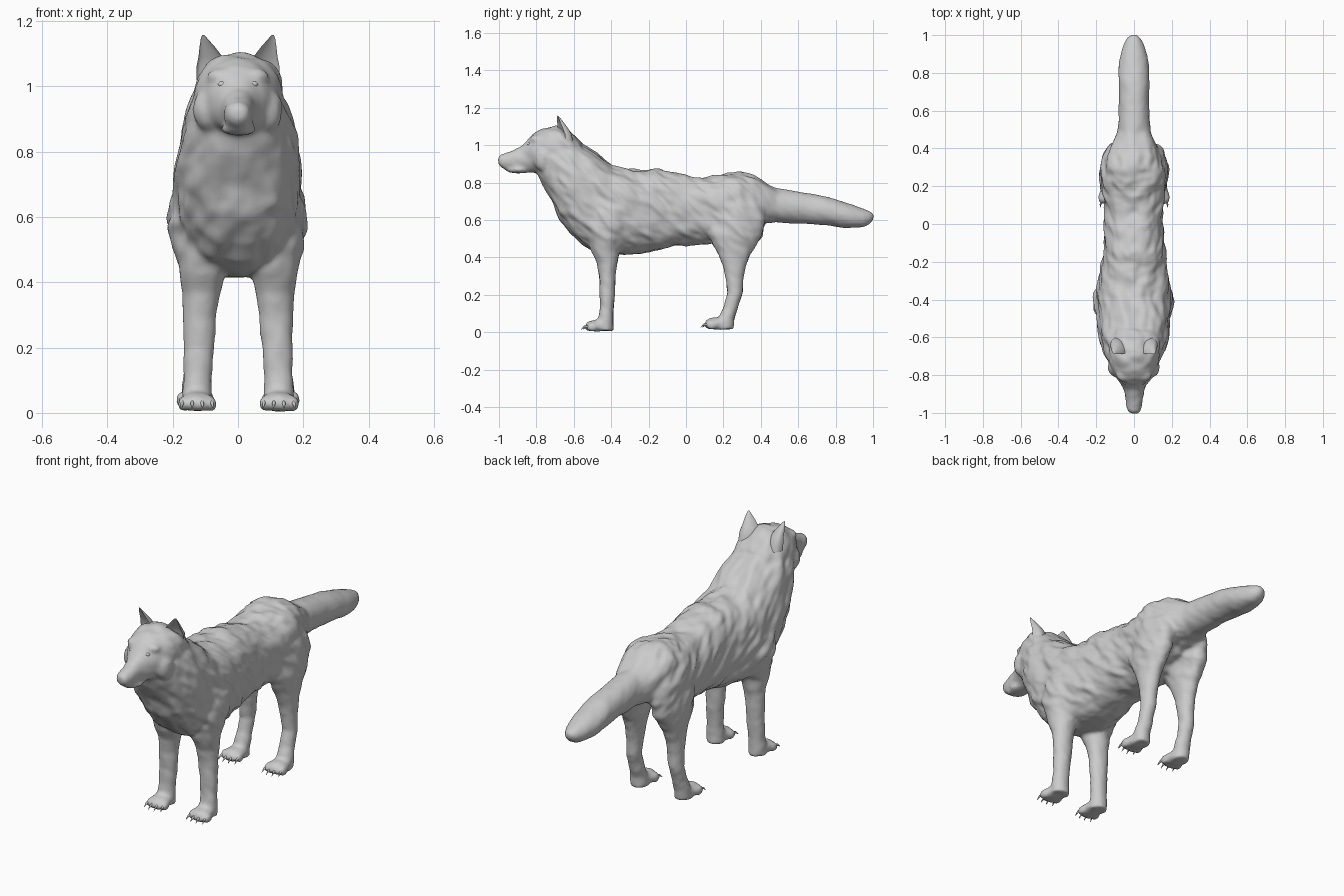
import bpy, bmesh, math
from mathutils import Vector, Matrix, noise

grey = bpy.data.materials.new("plain_grey")
grey.diffuse_color = (0.6, 0.6, 0.6, 1)


def loft(bm, rings, power=2.0, n=28, cup=False):
    """Skin a list of closed rings: (centre, u radius vector, v radius vector)."""
    loops = []
    for c, u, v in rings:
        loop = []
        for i in range(n):
            a = 2 * math.pi * i / n
            ca, sa = math.cos(a), math.sin(a)
            p = math.copysign(abs(ca) ** (2 / power), ca)
            q = math.copysign(abs(sa) ** (2 / power), sa)
            if cup and q < 0:
                q *= -0.45
            loop.append(bm.verts.new(Vector(c) + Vector(u) * p + Vector(v) * q))
        loops.append(loop)
    for a, b in zip(loops, loops[1:]):
        for i in range(n):
            j = (i + 1) % n
            bm.faces.new((a[i], a[j], b[j], b[i]))
    bm.faces.new(loops[0][::-1])
    bm.faces.new(loops[-1])


def along_y(rows):   # y, bottom, top, half width
    return [((0, y, (b + t) / 2), (w, 0, 0), (0, 0, (t - b) / 2)) for y, b, t, w in rows]


def along_z(rows, s):   # z, x, y, x radius, y radius
    return [((s * x, y, z), (rx, 0, 0), (0, ry, 0)) for z, x, y, rx, ry in rows]


def ball(bm, c, r, seg=16):
    m = Matrix.Translation(c) @ Matrix.Diagonal((*r, 1))
    bmesh.ops.create_uvsphere(bm, u_segments=seg, v_segments=seg // 2 + 2, radius=1, matrix=m)


def make(name, bm, angle=60):
    bmesh.ops.recalc_face_normals(bm, faces=bm.faces)
    me = bpy.data.meshes.new(name)
    bm.to_mesh(me)
    bm.free()
    me.materials.append(grey)
    ob = bpy.data.objects.new(name, me)
    bpy.context.collection.objects.link(ob)
    bpy.ops.object.select_all(action='DESELECT')
    ob.select_set(True)
    bpy.context.view_layer.objects.active = ob
    bpy.ops.object.shade_smooth_by_angle(angle=math.radians(angle))
    return ob


body = bmesh.new()
# Trunk and neck
loft(body, along_y([
    (-.80, .86, 1.00, .06), (-.77, .79, 1.04, .10), (-.72, .71, 1.06, .142), (-.67, .60, 1.06, .163),
    (-.61, .515, 1.045, .178), (-.55, .46, 1.00, .187), (-.48, .43, .955, .193), (-.40, .415, .89, .20),
    (-.33, .412, .872, .195), (-.25, .415, .868, .175), (-.15, .44, .872, .162), (-.05, .46, .85, .158),
    (.05, .465, .832, .155), (.14, .475, .83, .16), (.22, .50, .85, .168), (.29, .53, .858, .165),
    (.36, .56, .835, .148), (.42, .58, .80, .118), (.48, .59, .77, .09)]), 2.35)
# Tail
loft(body, along_y([
    (.36, .60, .80, .10), (.46, .585, .775, .092), (.55, .582, .76, .083), (.65, .58, .745, .08),
    (.75, .57, .725, .083), (.85, .558, .695, .08), (.90, .557, .68, .07), (.95, .562, .66, .055),
    (.985, .58, .645, .036), (1.002, .60, .63, .015)]))
# Skull and muzzle
loft(body, along_y([
    (-1.003, .90, .935, .018), (-.99, .882, .95, .034), (-.96, .868, .962, .043), (-.92, .862, .975, .047),
    (-.88, .858, .995, .053), (-.85, .856, 1.025, .068), (-.82, .855, 1.06, .09), (-.78, .85, 1.083, .112),
    (-.73, .85, 1.097, .132), (-.67, .85, 1.10, .14), (-.62, .86, 1.075, .135), (-.56, .88, 1.02, .11)]), 2.15)
# Lower jaw, brows and cheeks
ball(body, (0, -.89, .868), (.054, .075, .018))
for s in (-1, 1):
    ball(body, (s * .052, -.80, 1.03), (.042, .035, .026))
    ball(body, (s * .085, -.76, .93), (.055, .055, .07))
    # Front leg
    loft(body, along_z([
        (.74, .12, -.40, .05, .08), (.66, .125, -.40, .082, .12), (.58, .127, -.41, .086, .12),
        (.50, .120, -.42, .080, .10), (.43, .110, -.43, .072, .075), (.37, .112, -.422, .060, .055),
        (.30, .117, -.42, .053, .044), (.20, .121, -.42, .048, .04), (.11, .124, -.425, .044, .038),
        (.06, .125, -.43, .046, .042), (.008, .125, -.435, .048, .048)], s))
    # Hind leg
    loft(body, along_z([
        (.76, .085, .27, .05, .09), (.68, .095, .275, .082, .14), (.60, .105, .275, .078, .155),
        (.52, .112, .265, .066, .145), (.46, .115, .262, .058, .115), (.41, .117, .258, .052, .085),
        (.35, .12, .258, .046, .06), (.28, .122, .26, .041, .048), (.21, .125, .262, .038, .041),
        (.13, .127, .238, .039, .04), (.07, .13, .215, .044, .044), (.015, .13, .205, .046, .05)], s))
    # Paws with four toes each
    for px, py, pz in ((.125, -.475, 0), (.13, .165, .012)):
        ball(body, (s * px, py, pz + .035), (.053, .065, .032))
        for k in range(4):
            d = k - 1.5
            ball(body, (s * px + d * .029, py - .042 + abs(d) * .010, pz + .027), (.0165, .032, .024))
coat = make("wolf_body", body)

# Fuse the masses into one skin and soften the joins
fuse = coat.modifiers.new("fuse", 'REMESH')
fuse.mode, fuse.voxel_size = 'VOXEL', 0.01
soft = coat.modifiers.new("soften", 'SMOOTH')
soft.factor, soft.iterations = 0.5, 7
skin = bpy.data.meshes.new_from_object(coat.evaluated_get(bpy.context.evaluated_depsgraph_get()))
coat.modifiers.clear()
coat.data = skin
skin.materials.clear()
skin.materials.append(grey)

# Shaggy fur: noise stretched down and back, fading out on face, legs and tail
def ramp(v, a, b):
    return max(0, min(1, (v - a) / (b - a)))

for v, nrm in [(v, v.normal.copy()) for v in skin.vertices]:
    x, y, z = v.co
    fade = ramp(y, -.80, -.66) * ramp(-y, -.50, -.35) * ramp(z, .40, .52)
    flow, across = y * .75 - z * .66, y * .66 + z * .75
    f = noise.noise(Vector((x * 14, flow * 7, across * 19)))
    f += .5 * noise.noise(Vector((x * 25 + 9, flow * 14, across * 34)))
    v.co += nrm * (f * (.003 + .010 * fade))
for p in skin.polygons:
    p.use_smooth = True

# Cupped ears
bm = bmesh.new()
for s in (-1, 1):
    rows = [(1.02, .077, -.66, .050, .055), (1.06, .078, -.665, .049, .050), (1.09, .084, -.672, .037, .040),
            (1.12, .094, -.68, .024, .026), (1.145, .103, -.685, .011, .012), (1.158, .107, -.687, .003, .003)]
    loft(bm, [((s * x, y, z), (rx, -s * rx * -.35, 0), (0, ry, 0)) for z, x, y, rx, ry in rows], n=20, cup=True)
make("ears", bm)

# Eyes
bm = bmesh.new()
for s in (-1, 1):
    ball(bm, (s * .047, -.838, 1.006), (.014, .011, .010))
make("eyes", bm)

# Nose pad
bm = bmesh.new()
ball(bm, (0, -.982, .925), (.026, .018, .02))
make("nose", bm)

# Claws
bm = bmesh.new()
for s in (-1, 1):
    for px, py, pz in ((.125, -.475, 0), (.13, .165, .012)):
        for k in range(4):
            d = k - 1.5
            y0 = py - .064 + abs(d) * .010
            x0 = s * px + d * .029
            loft(bm, [((x0, y0 + .01, pz + .033), (.006, 0, 0), (0, 0, .008)),
                      ((x0 + d * .002, y0 - .012, pz + .028), (.005, 0, 0), (0, 0, .006)),
                      ((x0 + d * .004, y0 - .028, pz + .014), (.001, 0, 0), (0, 0, .001))], n=8)
make("claws", bm)
